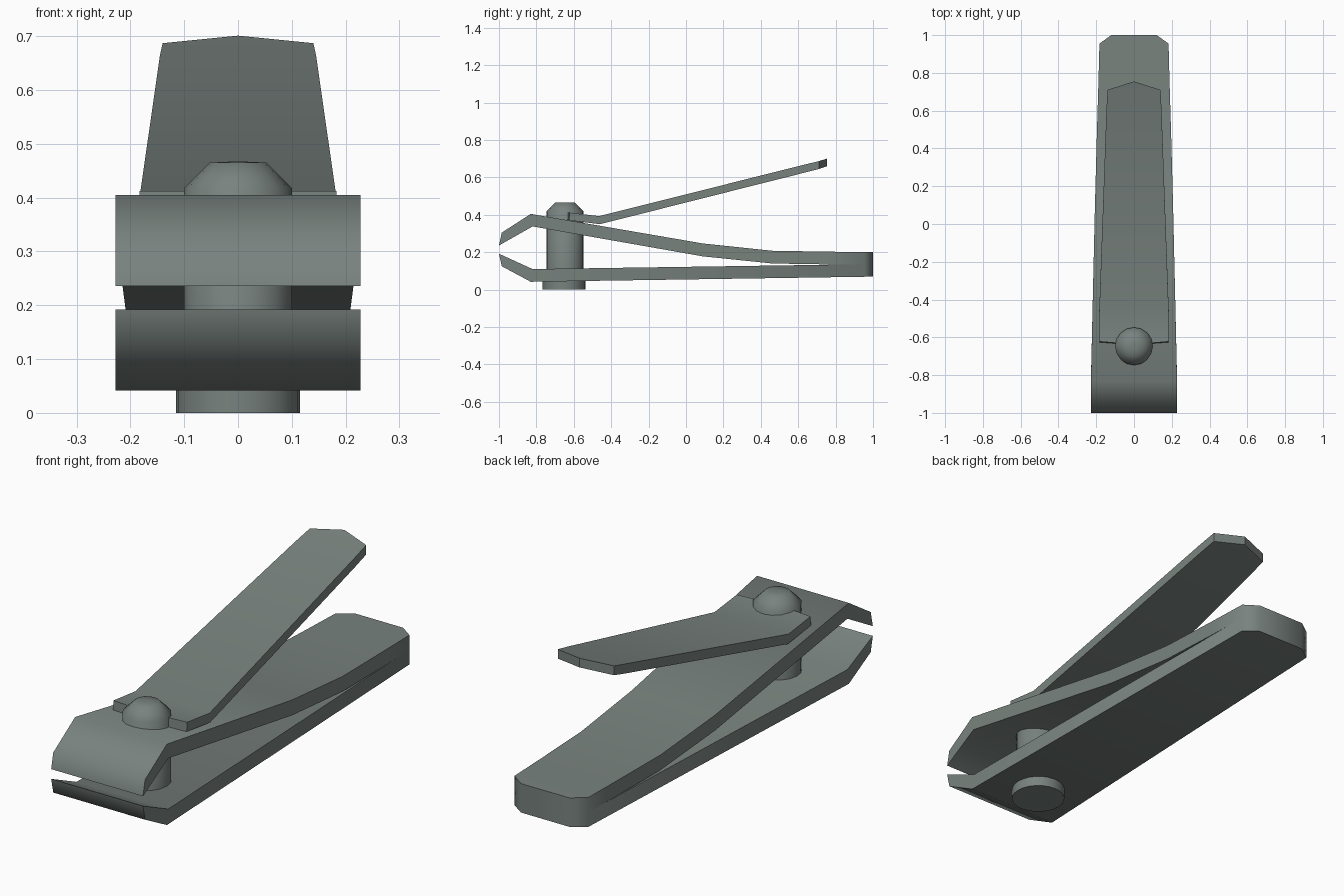
import bpy, bmesh, math

if "Cube" in bpy.data.objects:
    bpy.data.objects.remove(bpy.data.objects["Cube"])

# Dark steel
steel = bpy.data.materials.new("dark_steel")
steel.diffuse_color = (0.19, 0.225, 0.21, 1.0)
steel.use_nodes = True
steel.node_tree.nodes["Principled BSDF"].inputs["Base Color"].default_value = steel.diffuse_color


def finish(name, bm, angle):
    bmesh.ops.remove_doubles(bm, verts=bm.verts, dist=0.0005)
    bmesh.ops.recalc_face_normals(bm, faces=bm.faces)
    mesh = bpy.data.meshes.new(name)
    bm.to_mesh(mesh)
    bm.free()
    mesh.materials.append(steel)
    ob = bpy.data.objects.new(name, mesh)
    bpy.context.collection.objects.link(ob)
    bpy.ops.object.select_all(action='DESELECT')
    ob.select_set(True)
    bpy.context.view_layer.objects.active = ob
    bpy.ops.object.shade_smooth_by_angle(angle=math.radians(angle))
    return ob


def strip(name, stations, angle):
    """Loft a bent bar from (top y, top z, bottom y, bottom z, half width)."""
    bm = bmesh.new()
    rings = []
    for yt, zt, yb, zb, w in stations:
        pts = [(-w, yt, zt), (w, yt, zt), (w, yb, zb), (-w, yb, zb)]
        rings.append([bm.verts.new(p) for p in pts])
    for a, b in zip(rings, rings[1:]):
        for i in range(4):
            j = (i + 1) % 4
            bm.faces.new((a[i], a[j], b[j], b[i]))
    for end in (rings[0], rings[-1]):
        bm.faces.new(end)
    bmesh.ops.dissolve_degenerate(bm, edges=bm.edges, dist=0.0005)
    return finish(name, bm, angle)


def turned(name, profile, y, sides):
    """Stack rings of (radius, z) around a vertical axis."""
    bm = bmesh.new()
    rings = []
    for r, z in profile:
        rings.append([bm.verts.new((r * math.cos(2 * math.pi * k / sides),
                                    y + r * math.sin(2 * math.pi * k / sides), z))
                      for k in range(sides)])
    for a, b in zip(rings, rings[1:]):
        for i in range(sides):
            j = (i + 1) % sides
            bm.faces.new((a[i], a[j], b[j], b[i]))
    bm.faces.new(rings[0])
    bm.faces.new(rings[-1])
    return finish(name, bm, 60)


# Upper spring jaw, bent down to its cutting edge
strip("upper_jaw", [
    (-0.985, 0.305, -1.0, 0.236, 0.228),
    (-0.83, 0.405, -0.82, 0.338, 0.228),
    (0.09, 0.247, 0.09, 0.178, 0.207),
    (0.46, 0.208, 0.46, 0.140, 0.197),
    (0.76, 0.203, 0.76, 0.135, 0.188),
    (0.955, 0.201, 0.955, 0.134, 0.183),
    (1.0, 0.200, 1.0, 0.134, 0.12)], 60)

# Lower jaw, bent up to its cutting edge
strip("lower_jaw", [
    (-1.0, 0.192, -0.985, 0.125, 0.228),
    (-0.82, 0.110, -0.83, 0.042, 0.228),
    (0.955, 0.136, 0.955, 0.069, 0.183),
    (1.0, 0.136, 1.0, 0.070, 0.12)], 60)

# Thumb lever with pointed ends, bent where it rests on the upper jaw
strip("lever", [
    (-0.638, 0.412, -0.640, 0.373, 0.0),
    (-0.622, 0.412, -0.626, 0.371, 0.183),
    (-0.465, 0.393, -0.460, 0.350, 0.184),
    (0.62, 0.665, 0.62, 0.622, 0.145),
    (0.71, 0.687, 0.71, 0.645, 0.14),
    (0.755, 0.701, 0.755, 0.660, 0.0)], 30)

# Pivot pin with domed head, and its flat foot
turned("pin", [(0.1, 0.03), (0.1, 0.418), (0.053, 0.465),
               (0.012, 0.467)], -0.647, 16)
turned("pin_foot", [(0.115, 0.0), (0.115, 0.055)], -0.652, 24)
